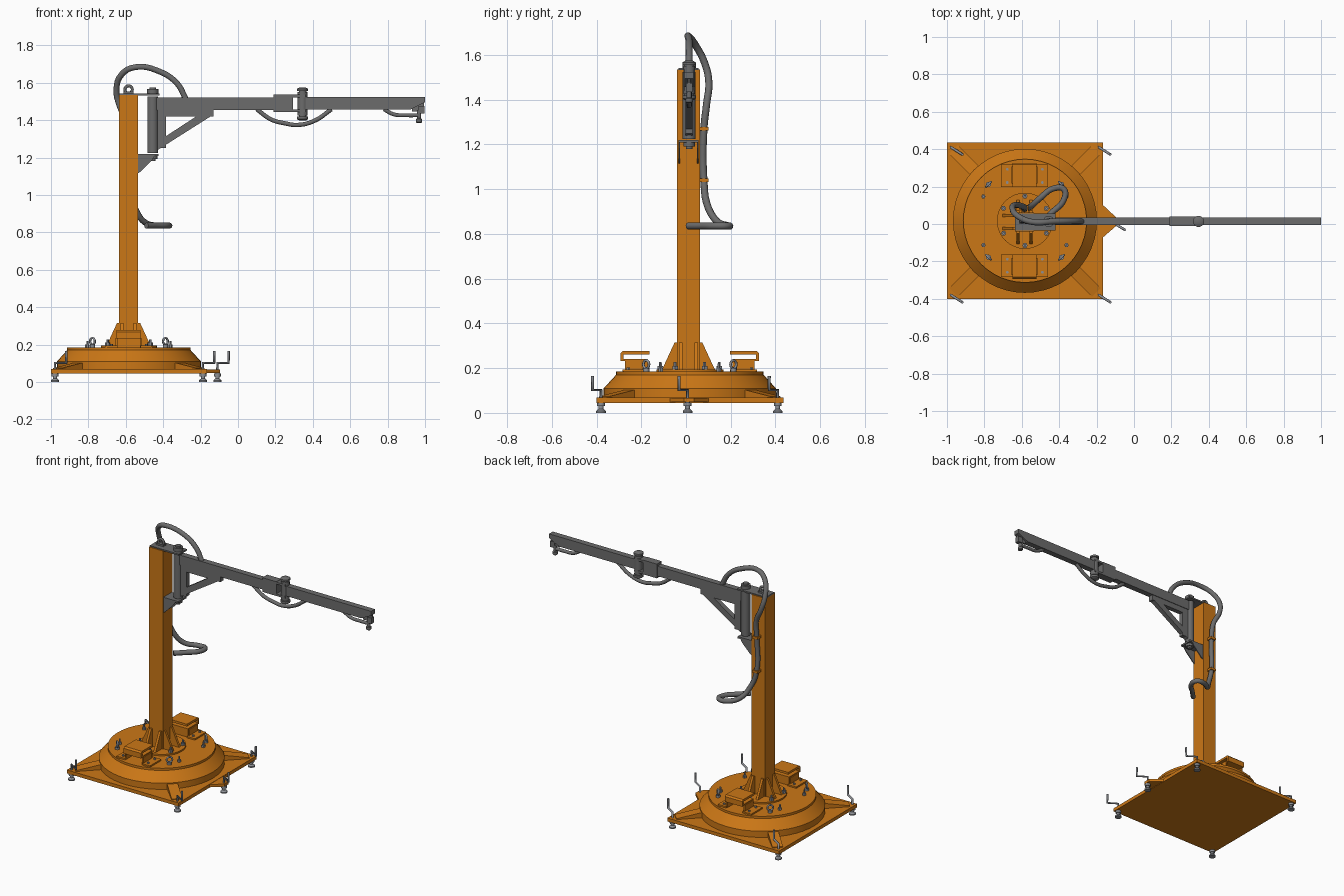
import bpy, bmesh, math
from mathutils import Vector

if "Cube" in bpy.data.objects:
    bpy.data.objects.remove(bpy.data.objects["Cube"])


def material(name, rgb):
    m = bpy.data.materials.new(name)
    m.diffuse_color = (*rgb, 1)
    m.use_nodes = True
    m.node_tree.nodes["Principled BSDF"].inputs["Base Color"].default_value = m.diffuse_color
    return m


ORANGE = material("orange paint", (0.60, 0.185, 0.008))
GREY = material("dark grey", (0.15, 0.15, 0.15))
STEEL = material("light steel", (0.27, 0.28, 0.30))
CX, CY = -0.583, 0.017     # drum centre
AY = 0.014                 # arm centre line


def finish(name, bm, mat, smooth=False):
    bmesh.ops.recalc_face_normals(bm, faces=bm.faces)
    me = bpy.data.meshes.new(name)
    bm.to_mesh(me)
    bm.free()
    ob = bpy.data.objects.new(name, me)
    bpy.context.collection.objects.link(ob)
    me.materials.append(mat)
    if smooth:
        bpy.ops.object.select_all(action='DESELECT')
        ob.select_set(True)
        bpy.context.view_layer.objects.active = ob
        bpy.ops.object.shade_smooth_by_angle(angle=math.radians(35))
    return ob


def box(name, x, y, z, mat):
    bm = bmesh.new()
    bmesh.ops.create_cube(bm, size=1)
    for v in bm.verts:
        v.co = [r[0] if c < 0 else r[1] for c, r in zip(v.co, (x, y, z))]
    return finish(name, bm, mat)


def lathe(name, x, y, profile, mat, n=20):
    """Spin (radius, height) pairs around a vertical axis."""
    bm = bmesh.new()
    rings = [[bm.verts.new((x + r * math.cos(math.tau * i / n), y + r * math.sin(math.tau * i / n), z))
              for i in range(n)] for r, z in profile]
    for a, b in zip(rings, rings[1:]):
        for i in range(n):
            bm.faces.new((a[i], a[(i + 1) % n], b[(i + 1) % n], b[i]))
    bm.faces.new(rings[0])
    bm.faces.new(rings[-1])
    return finish(name, bm, mat, n > 8)


def prism(name, pts, depth, mat):
    """Extrude a polygon of 3D points along a vector."""
    bm = bmesh.new()
    f = bm.faces.new([bm.verts.new(p) for p in pts])
    g = bmesh.ops.extrude_face_region(bm, geom=[f])
    bmesh.ops.translate(bm, vec=Vector(depth), verts=[e for e in g['geom'] if isinstance(e, bmesh.types.BMVert)])
    return finish(name, bm, mat)


def tube(name, pts, r, mat, smooth=True, cyclic=False, res=3):
    cu = bpy.data.curves.new(name, 'CURVE')
    cu.dimensions = '3D'
    cu.bevel_depth, cu.bevel_resolution, cu.use_fill_caps = r, res, True
    cu.resolution_u = 6
    s = cu.splines.new('BEZIER' if smooth else 'POLY')
    pp = s.bezier_points if smooth else s.points
    pp.add(len(pts) - 1)
    for p, c in zip(pp, pts):
        if smooth:
            p.co = c
            p.handle_left_type = p.handle_right_type = 'AUTO'
        else:
            p.co = (*c, 1)
    s.use_cyclic_u = cyclic
    ob = bpy.data.objects.new(name, cu)
    bpy.context.collection.objects.link(ob)
    cu.materials.append(mat)
    return ob


# base plate, outrigger tab and drum
box("base_plate", (-1, -0.165), (-0.40, 0.435), (0.045, 0.068), ORANGE)
prism("outrigger_tab", [(-0.17, 0.105, 0.048), (-0.095, 0.035, 0.048), (-0.095, -0.01, 0.048),
                        (-0.17, -0.075, 0.048)], (0, 0, 0.018), ORANGE)
lathe("drum", CX, CY, [(0.385, 0.06), (0.385, 0.11), (0.33, 0.17), (0.33, 0.185)], ORANGE, 48)
lathe("mounting_disc", CX, CY, [(0.15, 0.18), (0.15, 0.195)], ORANGE, 32)

# wedge ribs from the plate corners to the drum
for sx in (-1, 1):
    for sy in (-1, 1):
        d = Vector((sx, sy, 0)).normalized()
        s = Vector((-d.y, d.x, 0)) * 0.033
        c = Vector((CX, CY, 0))
        up = Vector((0, 0, 1))
        prism("corner_rib", [c + d * 0.37 + up * 0.06 - s, c + d * 0.54 + up * 0.06 - s,
                             c + d * 0.54 + up * 0.074 - s, c + d * 0.37 + up * 0.105 - s], s * 2, ORANGE)

# levelling feet with crank handles
for x, y in ((-0.978, 0.41), (-0.187, 0.41), (-0.978, -0.38), (-0.187, -0.38), (-0.11, 0.007)):
    lathe("levelling_foot", x, y, [(0.022, 0), (0.022, 0.008), (0.011, 0.018), (0.011, 0.05)], STEEL, 14)
    lathe("foot_collar", x, y, [(0.018, 0.03), (0.018, 0.046)], STEEL, 14)
    tube("crank_handle", [(x, y, 0.05), (x, y, 0.102), (x + 0.06, y - 0.038, 0.102),
                          (x + 0.06, y - 0.038, 0.165)], 0.007, STEEL, False, res=2)

# lifting eyes and bolts on the drum
for sx in (-1, 1):
    for sy in (-1, 1):
        x, y = CX + sx * 0.195, CY + sy * 0.195
        t = Vector((-sy, sx, 0)).normalized() if sx * sy > 0 else Vector((sy, -sx, 0)).normalized()
        tube("lifting_eye", [Vector((x, y, 0.217)) + t * 0.018 * math.cos(a * math.tau / 14)
                             + Vector((0, 0, 0.018 * math.sin(a * math.tau / 14))) for a in range(14)],
             0.006, STEEL, False, True, 2)
        lathe("eye_base", x, y, [(0.014, 0.18), (0.014, 0.2)], STEEL, 12)
        lathe("drum_bolt", CX + sx * 0.222, CY + sy * 0.13, [(0.012, 0.18), (0.012, 0.2), (0.006, 0.2), (0.006, 0.22)], STEEL, 6)
for i in range(6):
    a = math.radians(30 + 60 * i)
    lathe("disc_bolt", CX + 0.132 * math.cos(a), CY + 0.132 * math.sin(a),
          [(0.014, 0.19), (0.014, 0.21), (0.007, 0.21), (0.007, 0.228)], STEEL, 6)

# lifting pockets on both sides: feet, low body and hooked cover
for s in (-1, 1):
    def ys(a, b):
        return tuple(sorted((CY + s * a, CY + s * b)))
    for x0, x1 in ((-0.71, -0.645), (-0.52, -0.46)):
        box("pocket_foot", (x0, x1), ys(0.18, 0.30), (0.18, 0.195), ORANGE)
        for yy in (0.205, 0.275):
            lathe("pocket_bolt", (x0 + x1) / 2, CY + s * yy, [(0.008, 0.19), (0.008, 0.203)], STEEL, 6)
    prism("pocket_cover", [(-0.65, CY + s * y, z) for y, z in (
        (0.18, 0.277), (0.30, 0.277), (0.31, 0.267), (0.31, 0.232), (0.205, 0.232), (0.205, 0.185),
        (0.19, 0.185), (0.19, 0.242), (0.297, 0.242), (0.297, 0.262), (0.18, 0.262))], (0.13, 0, 0), ORANGE)
    for x in (-0.655, -0.525):
        box("pocket_web", (x, x + 0.01), ys(0.20, 0.29), (0.185, 0.235), ORANGE)

# column with foot gussets
QX, QY = -0.585, 0.011
box("column", (QX - 0.051, QX + 0.051), (QY - 0.051, QY + 0.051), (0.18, 1.535), ORANGE)
for dx, dy in ((1, 0), (-1, 0), (0, 1), (0, -1)):
    d, w = Vector((dx, dy, 0)), Vector((-dy, dx, 0)) * 0.008
    for off in (-0.035, 0.035):
        o = Vector((QX, QY, 0)) + Vector((-dy, dx, 0)) * off
        prism("column_gusset", [o - w + d * r + Vector((0, 0, z)) for r, z in (
            (0.045, 0.19), (0.12, 0.19), (0.108, 0.215), (0.062, 0.315), (0.045, 0.315))], w * 2, ORANGE)

# column head plate and lifting lug
box("head_plate", (-0.637, -0.42), (QY - 0.045, QY + 0.045), (1.532, 1.542), GREY)
box("lug_block", (-0.612, -0.558), (AY - 0.015, AY + 0.015), (1.54, 1.553), GREY)
tube("lifting_lug", [(QX + 0.02 * math.cos(a * math.tau / 16), AY, 1.563 + 0.02 * math.sin(a * math.tau / 16))
                     for a in range(16)], 0.008, GREY, False, True, 2)

# main pivot and its lower bracket
PX = -0.456
lathe("pivot_tube", PX, AY, [(0.029, 1.225), (0.029, 1.525)], GREY, 24)
for z0, z1, r in ((1.542, 1.565, 0.03), (1.565, 1.575, 0.018), (1.192, 1.208, 0.026), (1.18, 1.192, 0.015)):
    lathe("pivot_nut", PX, AY, [(r, z0), (r, z1)], GREY, 16)
box("bracket_shelf", (-0.535, -0.425), (QY - 0.045, QY + 0.045), (1.208, 1.22), GREY)
for y in (QY - 0.045, QY + 0.038):
    prism("bracket_cheek", [(-0.535, y, 1.21), (-0.445, y, 1.21), (-0.46, y, 1.185), (-0.52, y, 1.125),
                            (-0.535, y, 1.115)], (0, 0.007, 0), GREY)

# inner arm with triangular brace
box("inner_arm", (-0.44, 0.20), (AY - 0.02, AY + 0.02), (1.455, 1.522), GREY)
box("brace_top", (-0.43, -0.13), (AY - 0.016, AY + 0.016), (1.418, 1.455), GREY)
box("brace_post", (-0.43, -0.385), (AY - 0.016, AY + 0.016), (1.25, 1.42), GREY)
prism("brace_diagonal", [(x, AY - 0.016, z) for x, z in (
    (-0.43, 1.24), (-0.13, 1.43), (-0.13, 1.45), (-0.20, 1.435), (-0.43, 1.285))], (0, 0.032, 0), GREY)

# elbow joint
box("elbow_sleeve", (0.19, 0.295), (AY - 0.026, AY + 0.026), (1.442, 1.538), GREY)
for z in (1.442, 1.522):
    box("elbow_fork", (0.29, 0.36), (AY - 0.026, AY + 0.026), (z, z + 0.014), GREY)
lathe("elbow_tube", 0.345, AY, [(0.026, 1.425), (0.026, 1.55)], GREY, 20)
lathe("elbow_pin", 0.345, AY, [(0.018, 1.398), (0.03, 1.405), (0.03, 1.42), (0.02, 1.42),
                               (0.02, 1.555), (0.03, 1.555), (0.03, 1.567), (0.016, 1.575)], GREY, 20)

# outer arm with slanted end and tool fitting
prism("outer_arm", [(x, AY - 0.02, z) for x, z in (
    (0.36, 1.458), (0.925, 1.458), (1.0, 1.495), (1.0, 1.524), (0.36, 1.524))], (0, 0.04, 0), GREY)
box("end_web", (0.93, 0.995), (AY - 0.005, AY + 0.005), (1.445, 1.50), GREY)
box("end_clamp", (0.965, 0.998), (AY - 0.015, AY + 0.015), (1.435, 1.475), GREY)
lathe("tool_fitting", 0.968, AY, [(0.012, 1.385), (0.017, 1.39), (0.017, 1.405), (0.011, 1.41), (0.011, 1.45)], GREY, 14)

# hoses: over the head and down the column, elbow loop, tool end
tube("main_hose", [(-0.28, AY, 1.515), (-0.325, AY, 1.595), (-0.42, AY, 1.66), (-0.55, 0.012, 1.683),
                   (-0.625, 0.045, 1.64), (-0.65, 0.085, 1.56), (-0.635, 0.102, 1.48), (-0.59, 0.092, 1.38),
                   (-0.585, 0.08, 1.27), (-0.585, 0.08, 1.04), (-0.55, 0.095, 0.93), (-0.50, 0.14, 0.855),
                   (-0.43, 0.19, 0.836), (-0.375, 0.185, 0.836), (-0.375, 0.13, 0.836), (-0.44, 0.06, 0.836),
                   (-0.49, 0.01, 0.836)], 0.016, GREY)
for z in (1.04, 1.27):
    box("hose_clamp", (-0.605, -0.565), (0.055, 0.1), (z - 0.008, z + 0.008), ORANGE)
tube("elbow_hose", [(0.10, AY, 1.458), (0.18, AY, 1.402), (0.25, AY, 1.383), (0.32, AY, 1.374),
                    (0.41, AY, 1.397), (0.5, AY, 1.458)], 0.012, GREY)
tube("tool_hose", [(0.78, AY, 1.458), (0.835, AY, 1.43), (0.9, AY, 1.426), (0.968, AY, 1.426)], 0.011, GREY)
